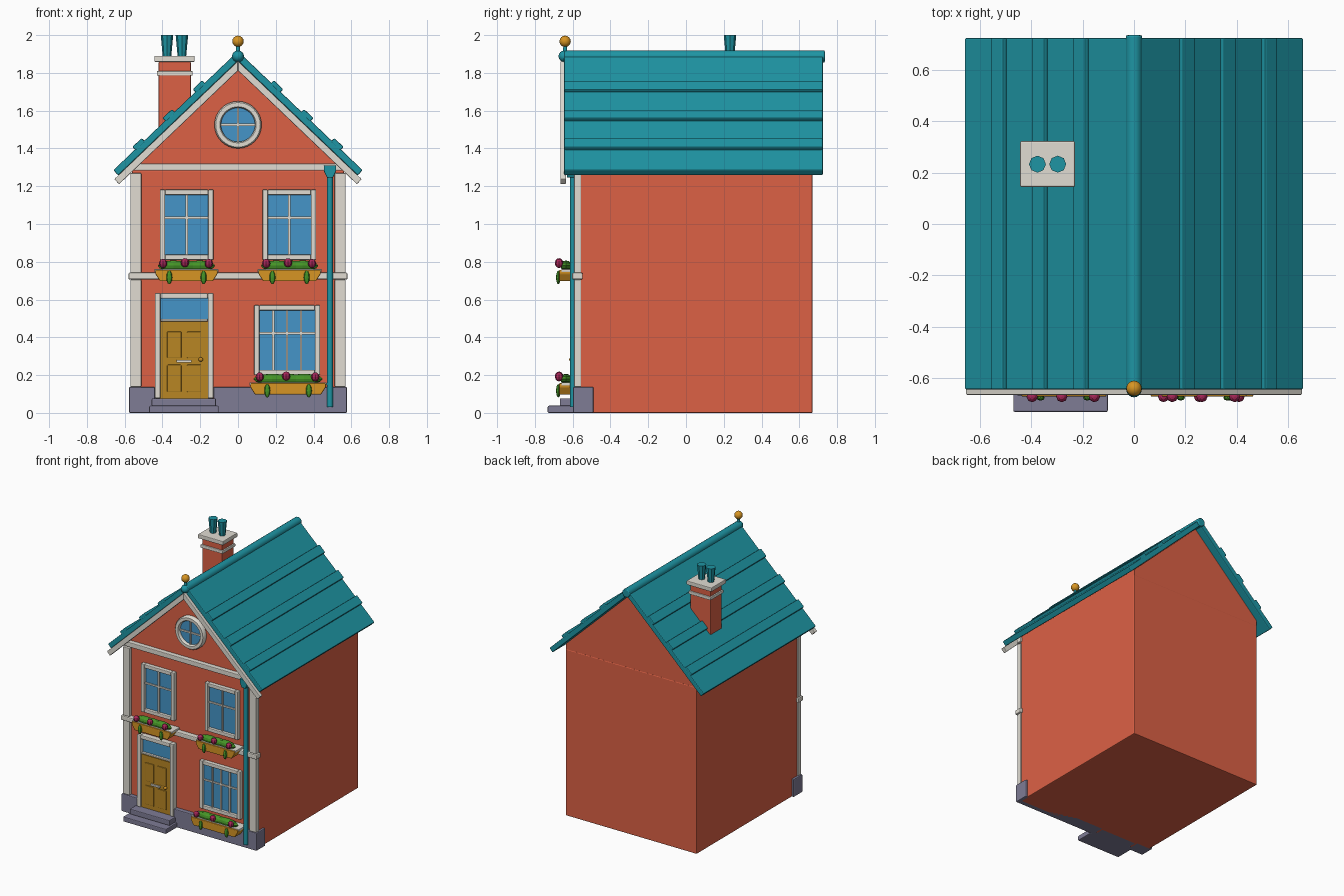
import bpy, bmesh, math
from mathutils import Matrix, Vector

if "Cube" in bpy.data.objects:
    bpy.data.objects.remove(bpy.data.objects["Cube"])

COL = dict(brick=(.72, .12, .06), teal=(.013, .30, .37), white=(.75, .72, .65), stone=(.21, .20, .30),
           glass=(.06, .30, .58), gold=(.68, .30, .017), door=(.48, .24, .017),
           green=(.06, .30, .02), pink=(.40, .02, .10))
MAT = {}
for k, c in COL.items():
    MAT[k] = bpy.data.materials.new(k)
    MAT[k].diffuse_color = (*c, 1)


def finish(name, bm, mat, bevel=0.0, smooth=False):
    bmesh.ops.recalc_face_normals(bm, faces=bm.faces)
    me = bpy.data.meshes.new(name)
    bm.to_mesh(me)
    bm.free()
    me.materials.append(MAT[mat])
    ob = bpy.data.objects.new(name, me)
    bpy.context.collection.objects.link(ob)
    if bevel:
        m = ob.modifiers.new("bevel", "BEVEL")
        m.width, m.segments, m.limit_method = bevel, 2, 'ANGLE'
    if smooth:
        bpy.context.view_layer.objects.active = ob
        ob.select_set(True)
        bpy.ops.object.shade_smooth_by_angle(angle=math.radians(40))
        ob.select_set(False)
    return ob


def boxes(name, mat, bevel, *dims):
    """One object made of boxes (x0, x1, y0, y1, z0, z1)."""
    bm = bmesh.new()
    for x0, x1, y0, y1, z0, z1 in dims:
        m = (Matrix.Translation(((x0 + x1) / 2, (y0 + y1) / 2, (z0 + z1) / 2))
             @ Matrix.Diagonal((x1 - x0, y1 - y0, z1 - z0, 1)))
        bmesh.ops.create_cube(bm, size=1, matrix=m)
    return finish(name, bm, mat, bevel)


def profile(name, mat, pts, y0, y1, bevel=0.0):
    """Outline in x, z extruded along y."""
    bm = bmesh.new()
    f = bm.faces.new([bm.verts.new((x, y0, z)) for x, z in pts])
    r = bmesh.ops.extrude_face_region(bm, geom=[f])
    bmesh.ops.translate(bm, vec=(0, y1 - y0, 0), verts=[v for v in r['geom'] if isinstance(v, bmesh.types.BMVert)])
    return finish(name, bm, mat, bevel)


def rod(name, mat, a, b, r0, r1=None, n=16, bevel=0.0):
    a, b = Vector(a), Vector(b)
    m = Matrix.Translation((a + b) / 2) @ (b - a).to_track_quat('Z', 'Y').to_matrix().to_4x4()
    bm = bmesh.new()
    bmesh.ops.create_cone(bm, cap_ends=True, segments=n, radius1=r0, radius2=r0 if r1 is None else r1,
                          depth=(b - a).length, matrix=m)
    return finish(name, bm, mat, bevel, n > 8)


def balls(name, mat, n, *items):
    """Ellipsoids given as (centre, radii)."""
    bm = bmesh.new()
    for c, r in items:
        bmesh.ops.create_uvsphere(bm, u_segments=n, v_segments=max(6, n // 2), radius=1,
                                  matrix=Matrix.Translation(c) @ Matrix.Diagonal((*r, 1)))
    return finish(name, bm, mat, 0, n > 8)


WALL = -.565   # front wall plane
S = .955       # roof slope


def slope_strip(name, mat, top, thick, xa, xb, y0, y1, bevel):
    """Slab under the line z = top - S*|x|, square cut ends, one per side."""
    n = Vector((S, 1)).normalized() * thick
    for side, tag in ((1, "right"), (-1, "left")):
        lower_a = (0, top - thick * math.hypot(S, 1)) if xa == 0 else (xa - n.x, top - S * xa - n.y)
        pts = [(xa, top - S * xa), (xb, top - S * xb), (xb - n.x, top - S * xb - n.y), lower_a]
        profile(f"{name}_{tag}", mat, [(side * x, z) for x, z in pts], y0, y1, bevel)


# walls and gable
boxes("house_walls", "brick", .006, (-.56, .56, WALL, .67, 0, 1.285))
profile("gable", "brick", [(-.558, 1.28), (.558, 1.28), (.558, 1.325), (0, 1.858), (-.558, 1.325)], WALL + .002, .668)

# roof
slope_strip("roof_slope", "teal", 1.915, .038, 0, .66, -.645, .725, .006)
for i, x in enumerate((.24, .40, .56)):
    slope_strip(f"roof_batten_{i}", "teal", 1.942, .03, x - .05, x, -.645, .725, .007)
slope_strip("bargeboard", "white", 1.863, .037, 0, .655, -.665, -.635, .004)
rod("ridge_roll", "teal", (0, -.648, 1.887), (0, .735, 1.887), .032, bevel=.006)

# finial
balls("finial_base", "teal", 16, ((0, -.645, 1.888), (.03, .03, .03)))
rod("finial_stem", "teal", (0, -.64, 1.89), (0, -.64, 1.945), .014, .009)
balls("finial_ball", "gold", 16, ((0, -.64, 1.967), (.03, .03, .03)))

# chimney
boxes("chimney_shaft", "brick", .005, (-.42, -.25, .165, .303, 1.35, 1.86))
boxes("chimney_trim", "white", .005, (-.443, -.23, .144, .323, 1.858, 1.89), (-.43, -.24, .155, .313, 1.785, 1.81))
for i, x in enumerate((-.376, -.297)):
    rod(f"chimney_pot_{i}", "teal", (x, .233, 1.88), (x, .233, 2.0), .022, .033, n=8)

# plinth and steps
boxes("plinth", "stone", .006, (-.577, -.44, -.598, -.49, 0, .137), (-.13, .577, -.598, -.49, 0, .137),
      (-.44, -.13, -.59, -.5, 0, .08))
boxes("door_steps", "stone", .006, (-.47, -.102, -.732, -.56, 0, .038), (-.457, -.117, -.668, -.56, .036, .077))

# corner strips, belt course and cornice
for s, tag in ((1, "right"), (-1, "left")):
    x0, x1 = sorted((s * .512, s * .57))
    boxes(f"corner_strip_{tag}", "white", .005, (x0, x1, -.592, -.555, .137, .706), (x0, x1, -.592, -.555, .742, 1.27))
boxes("belt_course", "white", .007, (-.58, .58, -.603, -.547, .706, .742))
boxes("cornice", "white", .005, (-.57, .57, -.598, -.555, 1.283, 1.32))

# downpipe
rod("downpipe", "teal", (.487, -.598, .03), (.487, -.598, 1.26), .016)
profile("downpipe_hopper", "teal", [(.455, 1.31), (.519, 1.31), (.519, 1.28), (.503, 1.245), (.471, 1.245), (.455, 1.28)],
        -.63, -.58, .004)


def window(name, x0, x1, z0, z1, cols):
    w = .028
    boxes(name + "_frame", "white", .005,
          (x0, x0 + w, -.594, -.555, z0, z1), (x1 - w, x1, -.594, -.555, z0, z1),
          (x0 + w, x1 - w, -.594, -.555, z1 - w, z1), (x0 + w, x1 - w, -.594, -.555, z0, z0 + w))
    boxes(name + "_glass", "glass", 0, (x0 + w / 2, x1 - w / 2, -.573, -.555, z0 + w / 2, z1 - w / 2))
    zc = z0 + (z1 - z0) * .6
    bars = [(x0 + w, x1 - w, -.581, -.565, zc - .006, zc + .006)]
    for i in range(1, cols):
        x = x0 + w + (x1 - x0 - 2 * w) * i / cols
        bars.append((x - .006, x + .006, -.583, -.565, z0 + w, z1 - w))
    boxes(name + "_bars", "white", 0, *bars)


def flower_box(name, xc, z, h):
    """Planter of half width h, top at z."""
    boxes(name + "_sill", "white", .003, (xc - h - .005, xc + h + .005, -.66, -.56, z - .012, z + .004))
    profile(name + "_planter", "gold", [(xc - h, z), (xc + h, z), (xc + h, z - .02), (xc + h - .025, z - .06),
                                        (xc - h + .025, z - .06), (xc - h, z - .02)], -.672, -.59, .005)
    balls(name + "_foliage", "green", 8, *[((xc + t * h, -.635, z + .022), (h * .5, .03, .028)) for t in (-.42, 0, .42)])
    balls(name + "_leaves", "green", 8, *[((xc + t * h, -.676, z - .04), (.016, .012, .036)) for t in (-.55, .55)])
    balls(name + "_flowers", "pink", 8,
          *[((xc + t * h, -.672, z + .034 + d), (.022, .022, .024)) for t, d in ((-.75, 0), (-.05, .004), (.72, 0))])


# windows with flower boxes
for s, tag in ((-1, "left"), (1, "right")):
    window(f"upper_window_{tag}", s * .272 - .142, s * .272 + .142, .81, 1.182, 2)
    flower_box(f"upper_box_{tag}", s * .273, .757, .165)
window("lower_window", .085, .435, .20, .57, 4)
flower_box("lower_box", .265, .157, .2)

# round gable window: lathed ring, glass and cross bars
bm = bmesh.new()
section = [(.09, -.56), (.09, -.588), (.096, -.597), (.118, -.597), (.125, -.588), (.125, -.56)]
vs = [bm.verts.new((r, y, 1.525)) for r, y in section]
es = [bm.edges.new((vs[i], vs[i - 1])) for i in range(len(vs))]
bmesh.ops.spin(bm, geom=vs + es, cent=(0, 0, 1.525), axis=(0, 1, 0), angle=math.tau, steps=32, use_duplicate=False)
bmesh.ops.remove_doubles(bm, verts=bm.verts, dist=1e-4)
finish("round_window_frame", bm, "white", 0, True)
rod("round_window_glass", "glass", (0, -.575, 1.525), (0, -.555, 1.525), .095, n=32)
boxes("round_window_bars", "white", 0, (-.006, .006, -.585, -.565, 1.433, 1.617), (-.092, .092, -.583, -.565, 1.519, 1.531))

# front door
boxes("door_frame", "white", .006, (-.44, -.41, -.605, -.555, .077, .635), (-.16, -.13, -.605, -.555, .077, .635),
      (-.41, -.16, -.605, -.555, .605, .635), (-.41, -.16, -.59, -.555, .484, .498))
boxes("transom_glass", "glass", 0, (-.415, -.155, -.575, -.555, .49, .61))
boxes("door_leaf", "door", 0, (-.412, -.158, -.593, -.555, .077, .485))
boxes("door_panels", "door", .004, *[(x, x + .075, -.6, -.585, z0, z1)
                                     for x in (-.375, -.27) for z0, z1 in ((.11, .255), (.29, .43))])
boxes("letter_slot", "white", .002, (-.325, -.245, -.604, -.59, .266, .28))
balls("door_knob", "gold", 12, ((-.197, -.605, .283), (.012, .014, .012)))

for m in bpy.data.materials:
    if m.users and not m.is_grease_pencil:
        m.use_nodes = True
        m.node_tree.nodes["Principled BSDF"].inputs["Base Color"].default_value = m.diffuse_color
